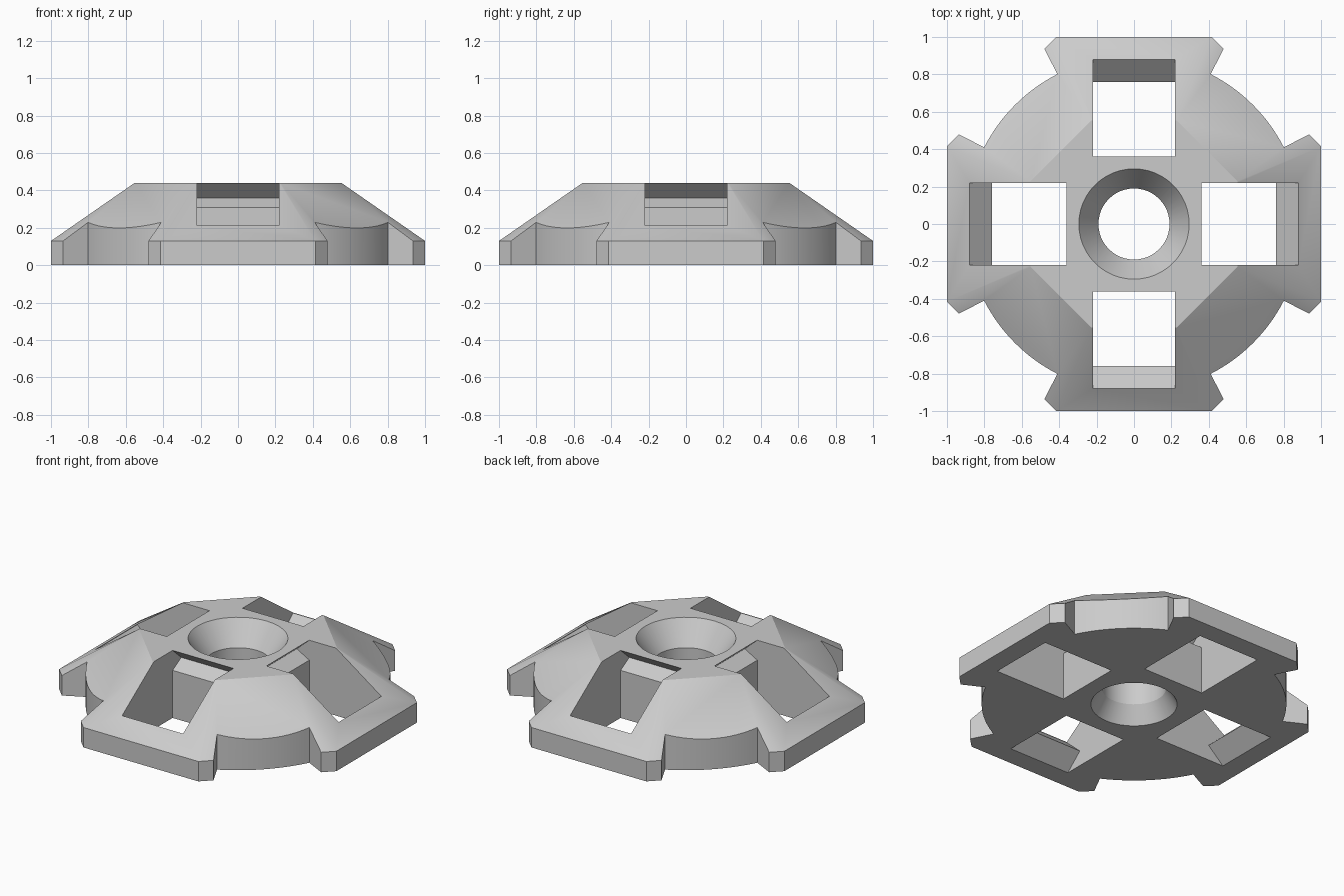
import bpy
import bmesh
import math
from math import cos, sin, pi

if "Cube" in bpy.data.objects:
    bpy.data.objects.remove(bpy.data.objects["Cube"])

grey = bpy.data.materials.new("plain grey")
grey.use_nodes = True
COLOUR = (0.6, 0.6, 0.6, 1)
grey.diffuse_color = COLOUR
grey.node_tree.nodes["Principled BSDF"].inputs["Base Color"].default_value = COLOUR


def loft(name, rings):
    """Closed solid through rings that have equal point counts."""
    bm = bmesh.new()
    loops = [[bm.verts.new(p) for p in ring] for ring in rings]
    n = len(loops[0])
    for a, b in zip(loops, loops[1:]):
        for i in range(n):
            j = (i + 1) % n
            bm.faces.new((a[i], a[j], b[j], b[i]))
    bm.faces.new(loops[0])
    bm.faces.new(loops[-1])
    bmesh.ops.recalc_face_normals(bm, faces=bm.faces)
    mesh = bpy.data.meshes.new(name)
    bm.to_mesh(mesh)
    bm.free()
    mesh.materials.append(grey)
    obj = bpy.data.objects.new(name, mesh)
    bpy.context.collection.objects.link(obj)
    return obj


def ring(r, z, n, turn=0.0):
    return [(r * cos(turn + 2 * pi * i / n), r * sin(turn + 2 * pi * i / n), z)
            for i in range(n)]


# Octagonal body: upright rim, sloping sides, flat top
corner = 1 / cos(pi / 8)
body = loft("hub_body", [ring(apothem * corner, z, 8, pi / 8)
                         for apothem, z in ((1, 0), (1, 0.13), (0.553, 0.44))])

# Centre hole, countersunk at both ends
HOLE = [(0.32, -0.11), (0.255, 0), (0.19, 0.11), (0.19, 0.29), (0.295, 0.44), (0.365, 0.54)]
cutters = [loft("hole_cutter", [ring(r, z, 48) for r, z in HOLE])]

# Slot side profile as (distance from centre, height)
SLOT = [(0.36, 0.6), (0.88, 0.6), (0.88, 0.21), (0.76, 0.1), (0.98, -0.1),
        (0.36, -0.1), (0.36, 0.31), (0.27, 0.36), (0.36, 0.44)]

# Notch outline: sector outside the round hub
LOW, HIGH, STEPS = math.radians(27.1), math.radians(62.9), 16
angles = [LOW + (HIGH - LOW) * i / STEPS for i in range(STEPS + 1)]
notch = [(0.9 * cos(a), 0.9 * sin(a)) for a in angles]
notch += [(1.4 * cos(HIGH), 1.4 * sin(HIGH)), (1.4 * cos(LOW), 1.4 * sin(LOW))]

for k in range(4):
    slot = loft("slot_cutter", [[(d, y, z) for d, z in SLOT] for y in (-0.22, 0.22)])
    gap = loft("notch_cutter", [[(x, y, z) for x, y in notch] for z in (-0.2, 0.7)])
    for cutter in (slot, gap):
        cutter.rotation_euler.z = k * pi / 2
        cutters.append(cutter)

# Cut the body and remove the cutters
bpy.context.view_layer.objects.active = body
for cutter in cutters:
    cutter.hide_render = True
    mod = body.modifiers.new("cut", 'BOOLEAN')
    mod.operation = 'DIFFERENCE'
    mod.solver = 'EXACT'
    mod.object = cutter
bpy.context.view_layer.update()
for mod in list(body.modifiers):
    bpy.ops.object.modifier_apply(modifier=mod.name)
for cutter in cutters:
    bpy.data.objects.remove(cutter)

# Smooth the curved walls, keep the hard edges
bpy.ops.object.select_all(action='DESELECT')
body.select_set(True)
bpy.ops.object.shade_smooth_by_angle(angle=math.radians(30))
